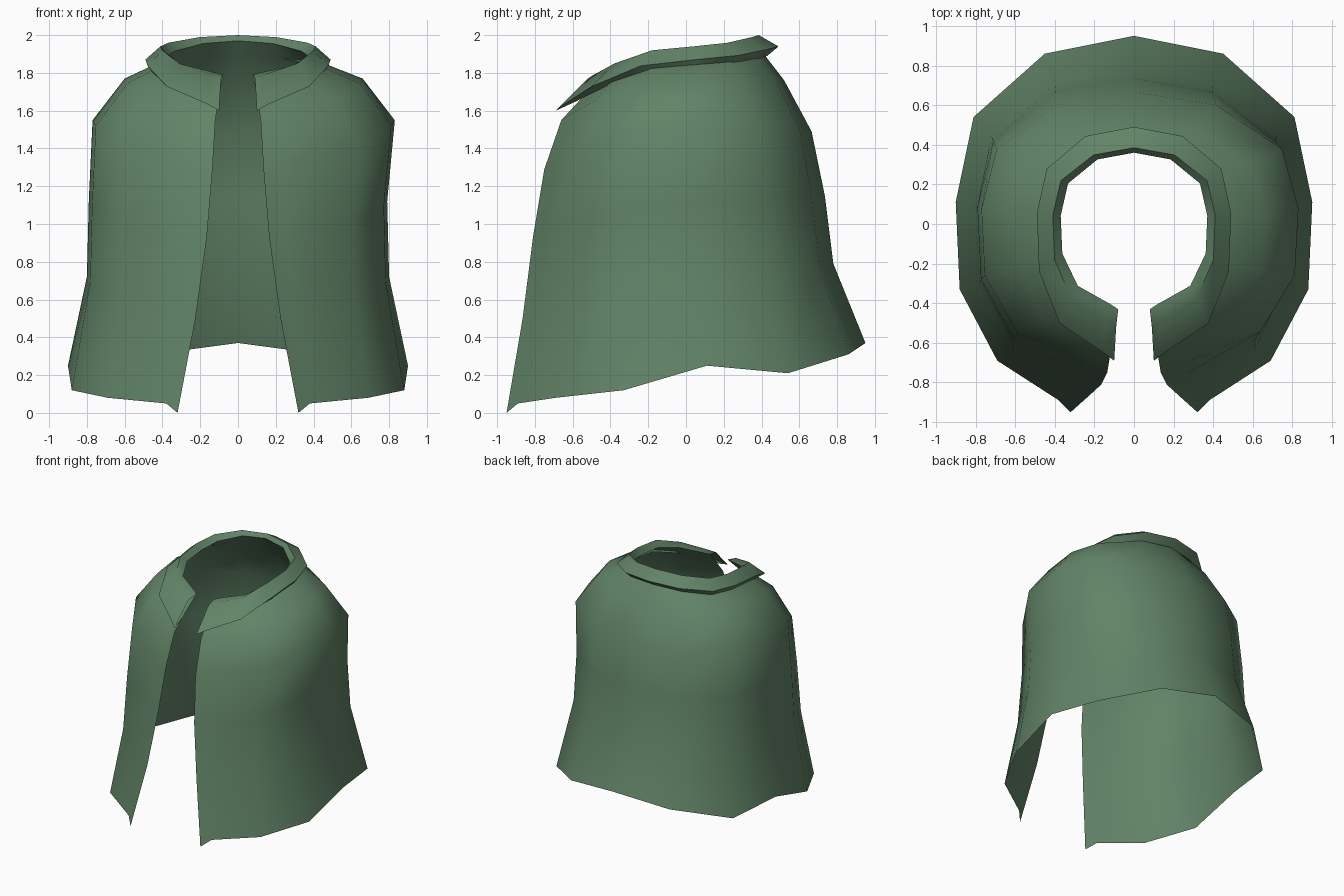
import bpy
import math

cube = bpy.data.objects.get("Cube")
if cube:
    bpy.data.objects.remove(cube)

green = bpy.data.materials.new("cloth_green")
green.use_nodes = True
colour = (0.12, 0.23, 0.135, 1)
green.diffuse_color = colour
green.node_tree.nodes["Principled BSDF"].inputs["Base Color"].default_value = colour

# Half of the hem, from the middle of the back to the front opening
HEM = [(0, .95, .37), (.45, .86, .31), (.81, .54, .21), (.9, .11, .25),
       (.88, -.33, .12), (.69, -.69, .08), (.38, -.89, .05), (.32, -.95, 0)]
BACK, SIDE, FRONT = .95, .9, .95


def ring(left, right, back, front, gap, z_back, z_side, z_front):
    """One horizontal loop of cloth, open at the front."""
    def point(i, sign):
        hx, hy, _ = HEM[i]
        x = hx * (left if sign > 0 else right) / SIDE
        y = hy * (back / BACK if hy > 0 else front / FRONT)
        if i == 6:
            x = gap + (x - gap) * .55
        if i == 7:
            x = gap
        z_end = z_back if hy > 0 else z_front
        return (sign * x, y, z_side + (z_end - z_side) * (hy / BACK) ** 2)
    last = len(HEM) - 1
    return ([point(i, -1) for i in range(last, 0, -1)]
            + [point(i, 1) for i in range(last + 1)])


def sheet(name, rings, angle):
    """Loft a sheet of cloth through the loops."""
    n = len(rings[0])
    verts = [p for r in rings for p in r]
    faces = [(k * n + i, (k + 1) * n + i, (k + 1) * n + i + 1, k * n + i + 1)
             for k in range(len(rings) - 1) for i in range(n - 1)]
    mesh = bpy.data.meshes.new(name)
    mesh.from_pydata(verts, [], [f[::-1] for f in faces])
    mesh.materials.append(green)
    obj = bpy.data.objects.new(name, mesh)
    bpy.context.collection.objects.link(obj)
    bpy.ops.object.select_all(action='DESELECT')
    obj.select_set(True)
    bpy.context.view_layer.objects.active = obj
    bpy.ops.object.shade_smooth_by_angle(angle=math.radians(angle))
    return obj


# Cloak body, from hem to neckline
hem = [(-x, y, z) for x, y, z in HEM[:0:-1]] + HEM
neck = ring(.37, .37, .36, .43, .08, 1.97, 1.89, 1.79)
sheet("cloak_body", [
    hem,
    ring(.80, .80, .78, .865, .225, .79, .72, .50),
    ring(.79, .79, .735, .81, .165, 1.15, 1.12, .93),
    ring(.83, .77, .665, .75, .135, 1.49, 1.55, 1.29),
    ring(.66, .60, .52, .66, .12, 1.76, 1.77, 1.55),
    ring(.48, .45, .42, .54, .10, 1.89, 1.84, 1.68),
    neck,
], 70)

# Folded collar, rolled outwards from the neckline
sheet("collar", [
    neck,
    ring(.41, .41, .385, .52, .09, 2.0, 1.94, 1.77),
    ring(.49, .49, .49, .69, .10, 1.94, 1.87, 1.60),
    ring(.46, .46, .43, .58, .10, 1.89, 1.82, 1.65),
][::-1], 60)
